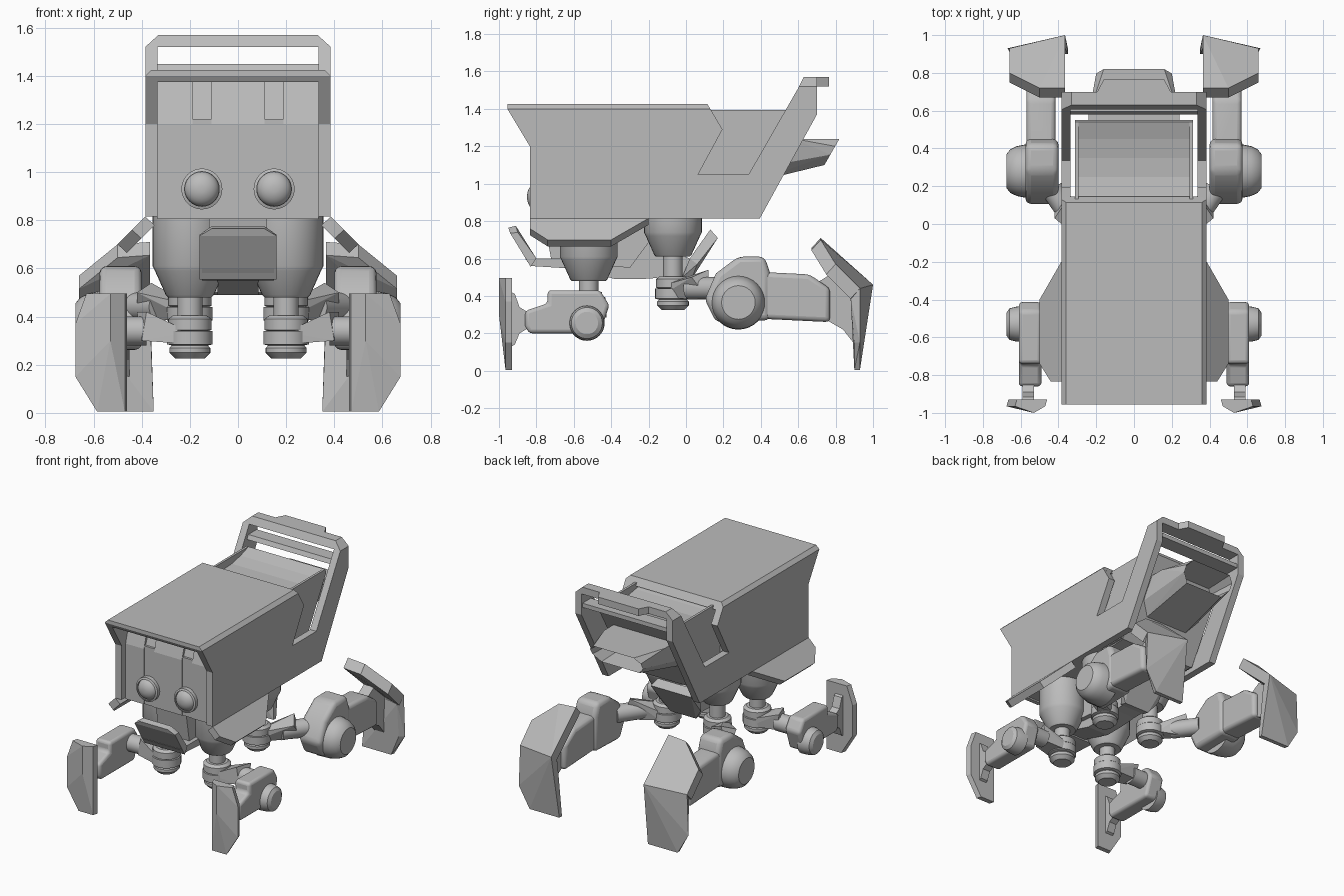
import bpy, bmesh, math
from mathutils import Vector

cube = bpy.data.objects.get("Cube")
if cube:
    bpy.data.objects.remove(cube, do_unlink=True)

grey = bpy.data.materials.new("plain_grey")
grey.use_nodes = True
GREY = (0.5, 0.5, 0.5, 1)
grey.diffuse_color = GREY
grey.node_tree.nodes["Principled BSDF"].inputs["Base Color"].default_value = GREY


def finish(name, bm, pair=False, bevel=0, smooth=False):
    bmesh.ops.recalc_face_normals(bm, faces=bm.faces)
    me = bpy.data.meshes.new(name)
    bm.to_mesh(me)
    bm.free()
    ob = bpy.data.objects.new(name, me)
    bpy.context.collection.objects.link(ob)
    me.materials.append(grey)
    if smooth:
        me.polygons.foreach_set("use_smooth", [True] * len(me.polygons))
        me.set_sharp_from_angle(angle=math.radians(32))
    if bevel:
        mod = ob.modifiers.new("bevel", 'BEVEL')
        mod.width, mod.segments = bevel, 3
    if pair:
        ob.modifiers.new("mirror", 'MIRROR')
    return ob


def prism(name, profile, x0, x1, pair=False, bevel=0):
    """Side profile of (y, z) extruded along x; bevelled ones are smooth."""
    bm = bmesh.new()
    a, b = [[bm.verts.new((x, y, z)) for y, z in profile] for x in (x0, x1)]
    bm.faces.new(a)
    bm.faces.new(b[::-1])
    for i in range(len(a)):
        j = (i + 1) % len(a)
        bm.faces.new((a[i], b[i], b[j], a[j]))
    return finish(name, bm, pair, bevel, bevel > 0)


def hull(name, points, pair=False, recess=None):
    """Convex solid; recess sinks the face that looks along the given direction."""
    bm = bmesh.new()
    for p in points:
        bm.verts.new(p)
    bmesh.ops.convex_hull(bm, input=bm.verts)
    bmesh.ops.dissolve_limit(bm, angle_limit=0.03, verts=bm.verts, edges=bm.edges)
    if recess:
        bm.normal_update()
        face = max(bm.faces, key=lambda f: f.normal.dot(Vector(recess)))
        bmesh.ops.inset_region(bm, faces=[face], thickness=.022)
        bmesh.ops.translate(bm, verts=face.verts, vec=(0, -.2, 0))
    return finish(name, bm, pair)


def turned(name, rings, origin, axis=(0, 0, 1)):
    """Mirrored solid of revolution from (radius, distance along axis) rings."""
    bm = bmesh.new()
    rot = Vector(axis).to_track_quat('Z', 'Y')
    n, loops = 32, []
    for r, h in rings:
        loops.append([bm.verts.new(Vector(origin) + rot @ Vector(
            (r * math.cos(math.tau * i / n), r * math.sin(math.tau * i / n), h))) for i in range(n)])
    for a, b in zip(loops, loops[1:]):
        for i in range(n):
            j = (i + 1) % n
            bm.faces.new((a[i], a[j], b[j], b[i]))
    bm.faces.new(loops[0][::-1])
    bm.faces.new(loops[-1])
    return finish(name, bm, True, 0, True)


def mirror_x(points):
    return [(s * x, y, z) for x, y, z in points for s in (1, -1)]


# Outer shell: side panels running back into the handle arms, chamfered roof, skirts
prism("side_panel", [(-.955, 1.4), (.13, 1.4), (.195, 1.29), (.065, 1.05), (.335, 1.05),
                     (.605, 1.52), (.70, 1.52), (.70, 1.37), (.395, .815), (-.835, .815),
                     (-.835, 1.2)], .335, .385, pair=True)
hull("roof", mirror_x([(.36, -.955, 1.425), (.36, .115, 1.425), (.385, -.955, 1.4), (.385, .13, 1.4),
                       (.36, -.94, 1.375), (.36, .145, 1.375)]))
SKIRT = [(-.835, .815), (-.835, .76), (-.74, .70), (-.4, .70), (-.2, .815)]
hull("skirt", [(1.2 - z, y, z) for y, z in SKIRT] + [(1.162 - z, y, z - .035) for y, z in SKIRT], True)

# Handle at the back
hull("handle_bar", mirror_x([(.385, .605, 1.52), (.385, .70, 1.52), (.33, .63, 1.57), (.33, .70, 1.57)]))
hull("handle_tab", mirror_x([(.2, .69, z) for z in (1.52, 1.57)] + [(.16, .765, z) for z in (1.52, 1.57)]))
prism("cross_bar", [(.58, 1.42), (.595, 1.45), (.69, 1.45), (.69, 1.42)], -.34, .34)

# Inner body, dished behind the roof between thin walls, and the hollow rear outlet
prism("front_body", [(-.775, .815), (-.775, 1.2), (-.72, 1.38), (.06, 1.38), (.06, .815)], -.335, .335)
prism("rear_body", [(.05, .815), (.05, 1.38), (.15, 1.355), (.25, 1.34), (.35, 1.345),
                    (.45, 1.365), (.54, 1.395), (.55, 1.37), (.24, .825)], -.30, .30)
prism("rear_body_wall", [(.05, .83), (.05, 1.395), (.54, 1.395), (.55, 1.37), (.24, .83)],
      .295, .312, pair=True)
OUTLET = [(.16, 1.24), (.2, 1.2), (.2, 1.155), (.15, 1.1)]
hull("rear_outlet", mirror_x([(x, .82 - (1.24 - z) * .571, z) for x, z in OUTLET]
                             + [(.24, .42, 1.24), (.24, .58, 1.24), (.24, .36, 1.08), (.17, .33, 1.0)]),
     recess=(0, .87, -.5))

# Face: brow panels with sunken channels, and round eyes
for inner, outer in ((0, .11), (.19, .335)):
    prism("brow_panel", [(-.76, .805), (-.79, .805), (-.79, 1.2), (-.74, 1.38), (-.70, 1.38)],
          inner, outer, pair=True)
prism("brow_channel", [(-.76, .805), (-.785, .805), (-.785, 1.22), (-.76, 1.22)], .11, .19, pair=True)
turned("eye_ring", [(.085, 0), (.085, .055), (.072, .06), (.072, .04)], (.15, -.76, .93), (0, -1, 0))
turned("eye_lens", [(.072 * math.cos(a * math.pi / 16), .04 + .05 * math.sin(a * math.pi / 16))
                    for a in range(8)], (.15, -.76, .93), (0, -1, 0))

# Jaw and belly
hull("jaw_plate", mirror_x([(.11, -.95, .765), (.16, -.94, .735), (.11, -.91, .775), (.16, -.9, .74),
                            (.16, -.83, .555), (.16, -.80, .60)]))
prism("jaw_base", [(-.86, .6), (-.83, .56), (-.67, .55), (-.62, .55), (-.62, .6)], -.15, .15)
prism("neck", [(-.76, .82), (-.72, .59), (-.3, .55), (-.1, .82)], -.12, .12)
prism("belly", [(-.62, .56), (-.38, .49), (-.24, .49), (-.1, .5), (.03, .5), (.17, .71),
                (.13, .755), (.02, .6), (-.1, .65), (-.1, .82), (-.5, .82)], -.085, .085)
hull("belly_flap", mirror_x([(.1, -.02, .5), (.1, .03, .49), (.16, .06, .57), (.16, .17, .71),
                             (.13, .13, .755), (.13, .02, .6)]))

# Hip sockets, rods and knuckles, front and rear
for label, y, z, top, k in (("front", -.52, .66, .82, .34), ("rear", -.07, .79, .82, .44)):
    turned(label + "_hip", [(.155, top), (.155, z - .05), (.145, z - .07), (.10, z - .17),
                            (.09, z - .18)], (.2, y, 0))
    turned(label + "_hip_rod", [(.052, z - .15), (.052, k)], (.2, y, 0))
    turned(label + "_collar", [(.07, k + .065), (.09, k + .05), (.09, k + .005), (.07, k - .005),
                               (.07, k - .02), (.095, k - .025), (.095, k - .05)], (.2, y, 0))
    turned(label + "_knuckle", [(.095, k), (.095, k - .055), (.075, k - .06), (.085, k - .07),
                                (.085, k - .09), (.06, k - .115)], (.2, y, 0))

# Front legs
hull("front_arm", [(.2, -.6, .285), (.2, -.6, .335), (.2, -.44, .285), (.2, -.44, .335),
                   (.38, -.56, .42), (.42, -.45, .42), (.4, -.56, .30), (.4, -.46, .30)], True)
turned("front_arm_pivot", [(.06, 0), (.06, .14)], (.38, -.5, .34), (1, 0, 0))
prism("front_leg", [(-.86, .32), (-.74, .36), (-.74, .43), (-.46, .43), (-.41, .35), (-.46, .2),
                    (-.84, .2), (-.86, .24)], .49, .61, pair=True, bevel=.02)
turned("front_leg_hub", [(.095, 0), (.092, .05), (.083, .085), (.06, .10)], (.575, -.53, .255), (1, 0, 0))
prism("front_ankle", [(-.95, .12), (-.95, .43), (-.915, .41), (-.89, .34), (-.84, .31), (-.84, .23),
                      (-.89, .2), (-.915, .14)], .53, .59, pair=True)
FOOT = [(.47, .495), (.63, .495), (.675, .37), (.675, .15), (.585, .005), (.47, .005)]
hull("front_foot", [(x, -.965, z) for x, z in FOOT] + [(x - .01, -.93, z) for x, z in FOOT]
     + [(.53, -1, .495), (.53, -1, .3)], True)

# Rear legs
hull("rear_arm", [(.2, -.15, .39), (.2, -.15, .45), (.2, .01, .39), (.2, .01, .45),
                  (.36, .12, .54), (.36, .08, .40), (.42, .03, .50), (.42, .12, .38)], True)
turned("rear_arm_pivot", [(.06, 0), (.06, .2)], (.32, .02, .44), (.55, .8, 0))
prism("rear_thigh", [(.1, .38), (.16, .52), (.28, .61), (.42, .61), (.45, .52), (.45, .27), (.16, .26)],
      .40, .575, pair=True, bevel=.03)
turned("rear_thigh_hub", [(.145, 0), (.142, .08), (.132, .13), (.115, .165), (.09, .185)],
       (.49, .28, .365), (1, 0, 0))
prism("rear_shin", [(.36, .28), (.36, .53), (.66, .515), (.77, .44), (.77, .26)],
      .415, .57, pair=True, bevel=.025)
prism("rear_ankle", [(.70, .30), (.70, .47), (.78, .52), (.91, .43), (.91, .13), (.84, .22)],
      .45, .53, pair=True)

# Rear feet: bent upper and lower plates
UPPER = [(.365, .72, .71), (.5, .72, .70), (.66, .80, .57), (.66, .93, .44), (.365, 1, .46)]
hull("rear_foot_upper", UPPER + [(x, y - .05, z - .055) for x, y, z in UPPER], True)
hull("rear_foot_lower", [(.365, 1, .46), (.66, .93, .44), (.67, .93, .15), (.585, .93, .005),
                         (.35, .93, .005), (.365, .93, .4), (.64, .88, .39), (.64, .9, .15),
                         (.58, .90, .005), (.35, .90, .005)], True)
